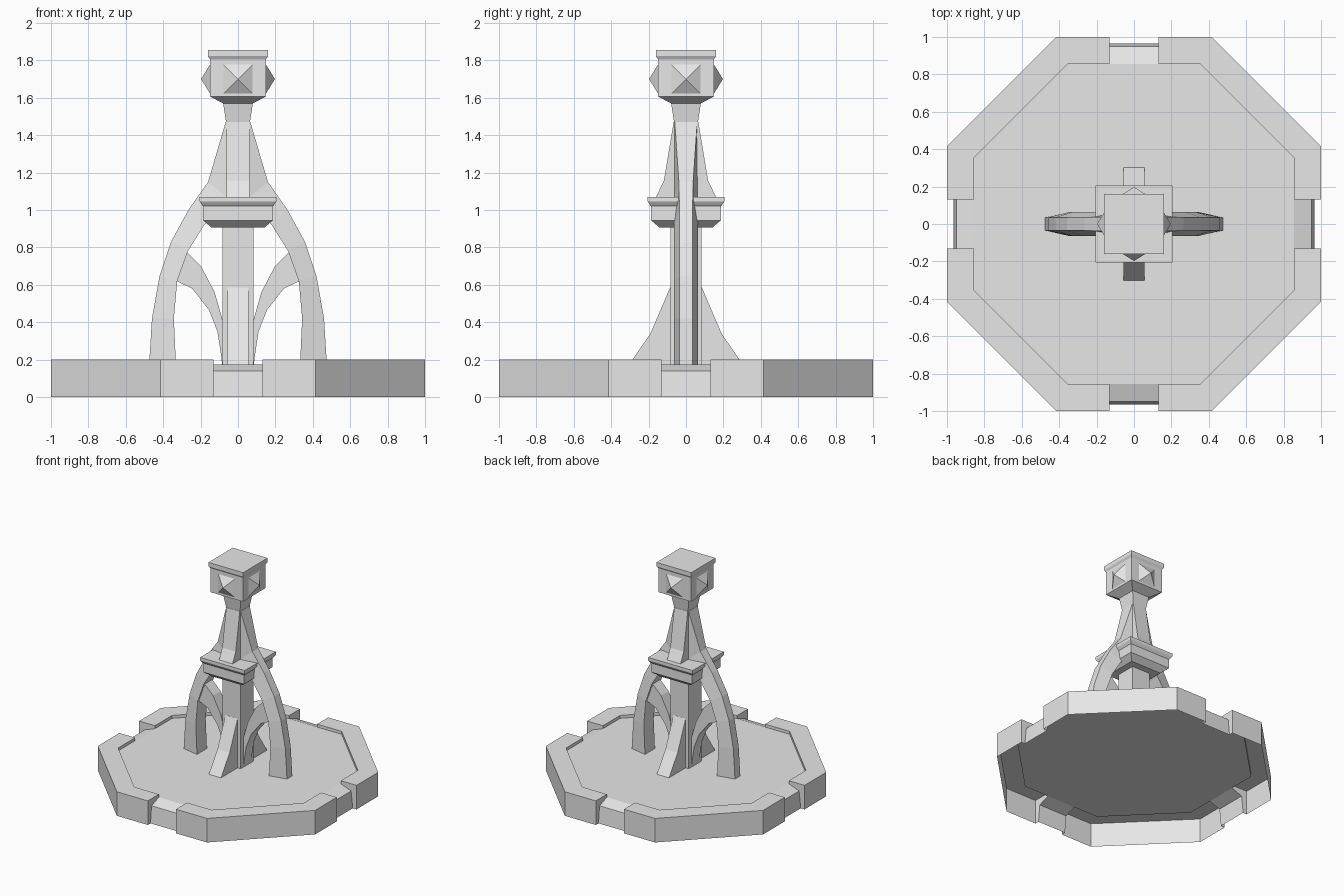
import bpy, bmesh, math
from mathutils import Matrix

cube = bpy.data.objects.get("Cube")
if cube:
    bpy.data.objects.remove(cube, do_unlink=True)

stone = bpy.data.materials.new("pale_stone")
stone.use_nodes = True
stone.diffuse_color = (0.8, 0.8, 0.8, 1)
stone.node_tree.nodes["Principled BSDF"].inputs["Base Color"].default_value = (0.8, 0.8, 0.8, 1)


def finish(name, bm):
    mesh = bpy.data.meshes.new(name)
    bm.to_mesh(mesh)
    bm.free()
    mesh.materials.append(stone)
    obj = bpy.data.objects.new(name, mesh)
    bpy.context.collection.objects.link(obj)


def loft(name, rings, turn=0):
    """Join rings of equal point count, cap both ends, turn about z by quarter turns."""
    bm = bmesh.new()
    loops = [[bm.verts.new(p) for p in ring] for ring in rings]
    n = len(loops[0])
    for a, b in zip(loops, loops[1:]):
        for i in range(n):
            j = (i + 1) % n
            bm.faces.new((a[i], a[j], b[j], b[i]))
    bm.faces.new(loops[0][::-1])
    bm.faces.new(loops[-1])
    bmesh.ops.recalc_face_normals(bm, faces=bm.faces)
    bmesh.ops.transform(bm, matrix=Matrix.Rotation(turn * math.pi / 2, 4, "Z"), verts=bm.verts)
    finish(name, bm)


def tiers(name, steps):
    """Square tower of (half width, height) steps."""
    loft(name, [[(-h, -h, z), (h, -h, z), (h, h, z), (-h, h, z)] for h, z in steps])


def plate(name, profile, half, turn):
    """Side profile (distance out, height) given a thickness."""
    loft(name, [[(d, y, z) for d, z in profile] for y in (-half, half)], turn)


def beam(name, stations, turn):
    """Curved beam of (outer x, z, half width, inner x, z, half width) stations."""
    loft(name, [[(ox, -ow, oz), (ox, ow, oz), (ix, iw, iz), (ix, -iw, iz)]
                for ox, oz, ow, ix, iz, iw in stations], turn)


# Basin: an open-bottomed shell with a sunken floor, raised rim and four notches
R, C, N, FLOOR, TOP = 0.855, 0.355, 0.13, 0.175, 0.2
outer = [(N, -1), (0.415, -1), (1, -0.415), (1, -N)]
inner = [(R, -N), (R, -C), (C, -R), (N, -R)]
sill = [(R, FLOOR), (0.95, 0.14), (0.965, 0)]
bm = bmesh.new()


def add_face(points, q):
    spin = Matrix.Rotation(q * math.pi / 2, 4, "Z")
    verts = [bm.verts.new(p) for p in points]
    bmesh.ops.transform(bm, matrix=spin, verts=verts)
    bm.faces.new(verts)


def wall(path, z0, z1, q):
    for (ax, ay), (bx, by) in zip(path, path[1:]):
        add_face([(ax, ay, z0), (bx, by, z0), (bx, by, z1), (ax, ay, z1)], q)


for q in range(4):
    add_face([(x, y, TOP) for x, y in outer + inner], q)
    wall(outer, 0, TOP, q)
    wall(inner, FLOOR, TOP, q)
    for (a, za), (b, zb) in zip(sill, sill[1:]):
        add_face([(a, -N, za), (b, -N, zb), (b, N, zb), (a, N, za)], q)
    for y in (-N, N):
        add_face([(d, y, z) for d, z in sill + [(1, 0), (1, TOP), (R, TOP)]], q)
edge = inner[::-1]
floor = []
for q in range(4):
    spin = Matrix.Rotation(q * math.pi / 2, 3, "Z")
    floor += [spin @ Matrix.Translation((x, y, FLOOR)).to_translation() for x, y in edge]
add_face(floor, 0)
bmesh.ops.remove_doubles(bm, verts=bm.verts, dist=0.0005)
bmesh.ops.recalc_face_normals(bm, faces=bm.faces)
if sum(f.normal.z * f.calc_area() for f in bm.faces) < 0:
    bmesh.ops.reverse_faces(bm, faces=bm.faces)
finish("basin", bm)

# Central pillar, collar, upper shaft and head
tiers("pillar", [(0.084, FLOOR), (0.084, 0.95)])
tiers("collar", [(0.14, 0.905), (0.187, 0.945), (0.187, 1.02), (0.195, 1.03), (0.205, 1.045), (0.205, 1.07)])
tiers("upper_shaft", [(0.064, 1.0), (0.064, 1.47), (0.08, 1.575)])
tiers("head", [(0.08, 1.57), (0.15, 1.607), (0.15, 1.805), (0.16, 1.822), (0.16, 1.855)])

# Pyramid studs on the four head faces
for q, side in enumerate(("left", "back", "right", "front")):
    corners = ((-1, -1), (1, -1), (1, 1), (-1, 1))
    loft("stud_" + side, [[(x, s * u, 1.7 + s * v) for u, v in corners]
                          for x, s in ((0.145, 0.085), (0.197, 0.001))], q)

# Side arches that run up into the shaft, with inner braces
arch = [(0.475, FLOOR, 0.035, 0.332, FLOOR, 0.065),
        (0.46, 0.42, 0.035, 0.343, 0.42, 0.065),
        (0.42, 0.645, 0.035, 0.325, 0.62, 0.065),
        (0.358, 0.83, 0.035, 0.268, 0.78, 0.065),
        (0.265, 1.0, 0.035, 0.18, 0.92, 0.065),
        (0.16, 1.15, 0.038, 0.05, 1.06, 0.065),
        (0.066, 1.47, 0.06, 0.04, 1.47, 0.062)]
brace = [(0.085, FLOOR, 0.05, 0.05, FLOOR, 0.05),
         (0.09, 0.22, 0.05, 0.06, 0.28, 0.05),
         (0.11, 0.35, 0.05, 0.085, 0.42, 0.05),
         (0.155, 0.465, 0.05, 0.125, 0.56, 0.05),
         (0.245, 0.58, 0.05, 0.195, 0.695, 0.05),
         (0.34, 0.625, 0.05, 0.29, 0.79, 0.05)]
for q, side in ((0, "left"), (2, "right")):
    beam("arch_" + side, arch, q)
    beam("arch_brace_" + side, brace, q)

# Front and back buttresses: flared foot below, tapering fin above the collar
foot = [(0, FLOOR), (0.303, FLOOR), (0.19, 0.34), (0.085, 0.585), (0, 0.585)]
fin = [(0, 1.06), (0.165, 1.06), (0.118, 1.157), (0.066, 1.47), (0, 1.47)]
for q, side in ((3, "front"), (1, "back")):
    plate("buttress_foot_" + side, foot, 0.056, q)
    plate("upper_fin_" + side, fin, 0.062, q)
